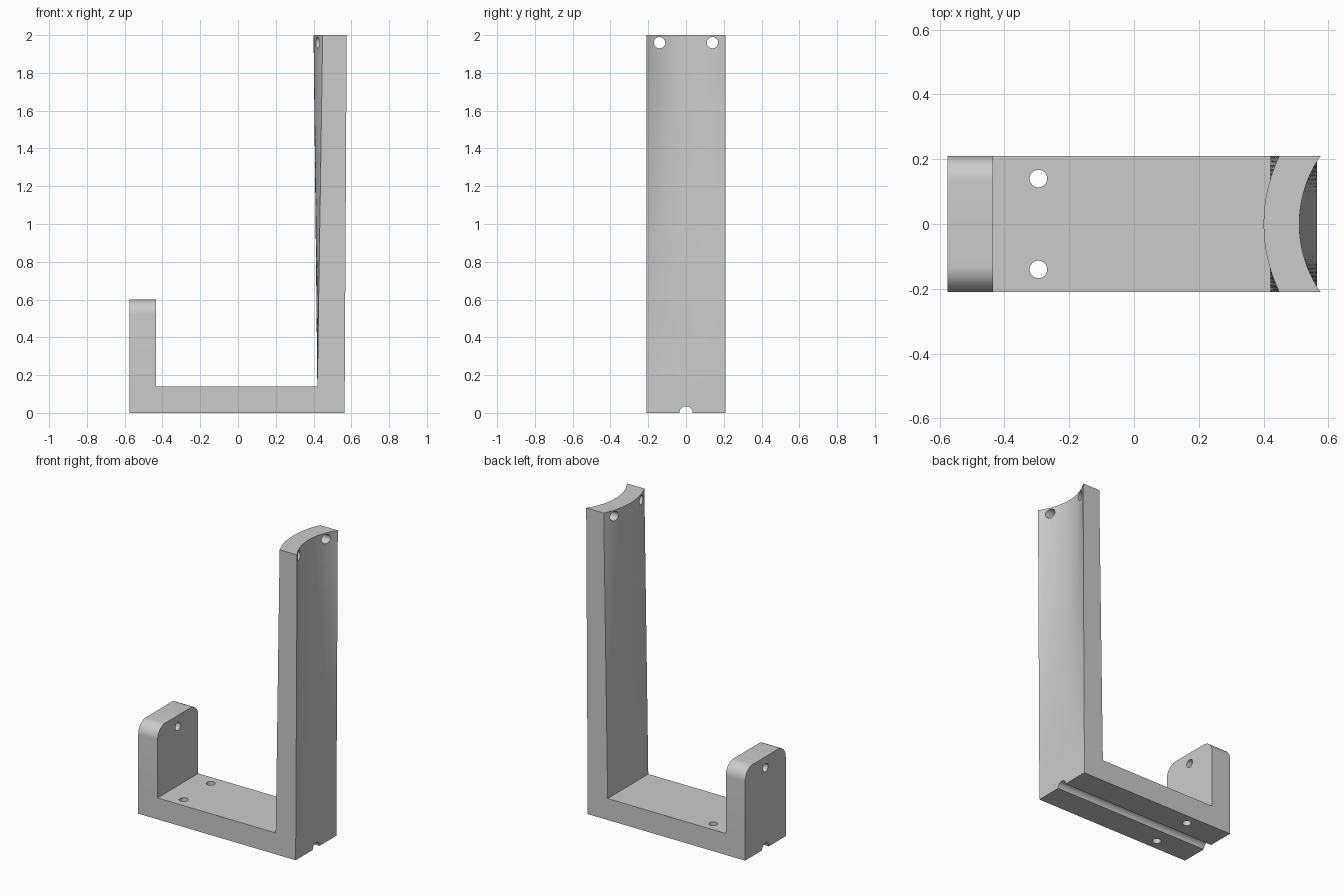
import bpy, bmesh, math
from mathutils import Matrix

cube = bpy.data.objects.get("Cube")
if cube:
    bpy.data.objects.remove(cube, do_unlink=True)

HALF_W = 0.21          # half width across y
LEFT, RIGHT = -0.575, 0.565
WALL = 0.14            # plate thickness

grey = bpy.data.materials.new("plain grey")
grey.use_nodes = True
colour = (0.6, 0.6, 0.6, 1)
grey.diffuse_color = colour
grey.node_tree.nodes["Principled BSDF"].inputs["Base Color"].default_value = colour


def to_object(name, bm):
    bmesh.ops.recalc_face_normals(bm, faces=bm.faces)
    mesh = bpy.data.meshes.new(name)
    bm.to_mesh(mesh)
    bm.free()
    mesh.materials.append(grey)
    obj = bpy.data.objects.new(name, mesh)
    bpy.context.collection.objects.link(obj)
    return obj


def loft(name, rings):
    """Skin a list of equal-length point rings and cap both ends."""
    bm = bmesh.new()
    loops = [[bm.verts.new(p) for p in ring] for ring in rings]
    n = len(loops[0])
    for low, high in zip(loops, loops[1:]):
        for i in range(n):
            j = (i + 1) % n
            bm.faces.new((low[i], low[j], high[j], high[i]))
    bm.faces.new(loops[0])
    bm.faces.new(loops[-1])
    return to_object(name, bm)


def extrude_x(name, outline, x0, x1):
    return loft(name, [[(x, y, z) for y, z in outline] for x in (x0, x1)])


def rod(name, centre, radius, length, axis):
    bm = bmesh.new()
    turn = Matrix.Rotation(math.pi / 2, 4, "Y") if axis == "X" else Matrix()
    bmesh.ops.create_cone(bm, cap_ends=True, segments=32, radius1=radius, radius2=radius,
                          depth=length, matrix=Matrix.Translation(centre) @ turn)
    return to_object(name, bm)


def combine(target, tool, operation):
    mod = target.modifiers.new("join", "BOOLEAN")
    mod.operation, mod.solver, mod.object = operation, "EXACT", tool
    bpy.context.view_layer.objects.active = target
    bpy.ops.object.modifier_apply(modifier=mod.name)
    bpy.data.objects.remove(tool, do_unlink=True)


# Base plate
W = HALF_W
bracket = extrude_x("bracket", [(-W, 0), (W, 0), (W, WALL), (-W, WALL)], LEFT, RIGHT - 0.07)

# Short upright with rounded top corners
R, TOP = 0.08, 0.6
outline = [(-W, 0), (W, 0)]
for side, start in ((1, 0), (-1, 90)):
    for k in range(13):
        a = math.radians(start + 7.5 * k)
        outline.append((side * (W - R) + R * math.cos(a), TOP - R + R * math.sin(a)))
combine(bracket, extrude_x("short_upright", outline, LEFT, LEFT + WALL), "UNION")

# Tall upright: flat at the foot, blending into a concentric arc at the top
R_IN, R_OUT, CENTRE, N = 0.37, 0.48, 0.88, 32


def upright_ring(z):
    t = max(0, (z - WALL) / (2 - WALL))
    ys = [-W + 2 * W * i / N for i in range(N + 1)]

    def side(flat, radius, order):
        return [(flat * (1 - t) + t * (CENTRE - math.sqrt(radius ** 2 - y * y)), y, z)
                for y in order]
    return side(RIGHT, R_IN, ys) + side(RIGHT - WALL - 0.005, R_OUT, ys[::-1])


levels = [0] + [WALL + (2 - WALL) * k / 12 for k in range(13)]
combine(bracket, loft("tall_upright", [upright_ring(z) for z in levels]), "UNION")

# Screw holes and the cable groove under the base
for y in (-0.14, 0.14):
    combine(bracket, rod("upright_hole", (0.5, y, 1.96), 0.03, 0.5, "X"), "DIFFERENCE")
    combine(bracket, rod("base_hole", (-0.295, y, 0.07), 0.027, 0.4, "Z"), "DIFFERENCE")
combine(bracket, rod("short_hole", (-0.505, 0, 0.528), 0.027, 0.4, "X"), "DIFFERENCE")
combine(bracket, rod("groove", (0, 0, 0), 0.035, 2, "X"), "DIFFERENCE")

bracket.select_set(True)
bpy.context.view_layer.objects.active = bracket
bpy.ops.object.shade_smooth_by_angle(angle=math.radians(30))
